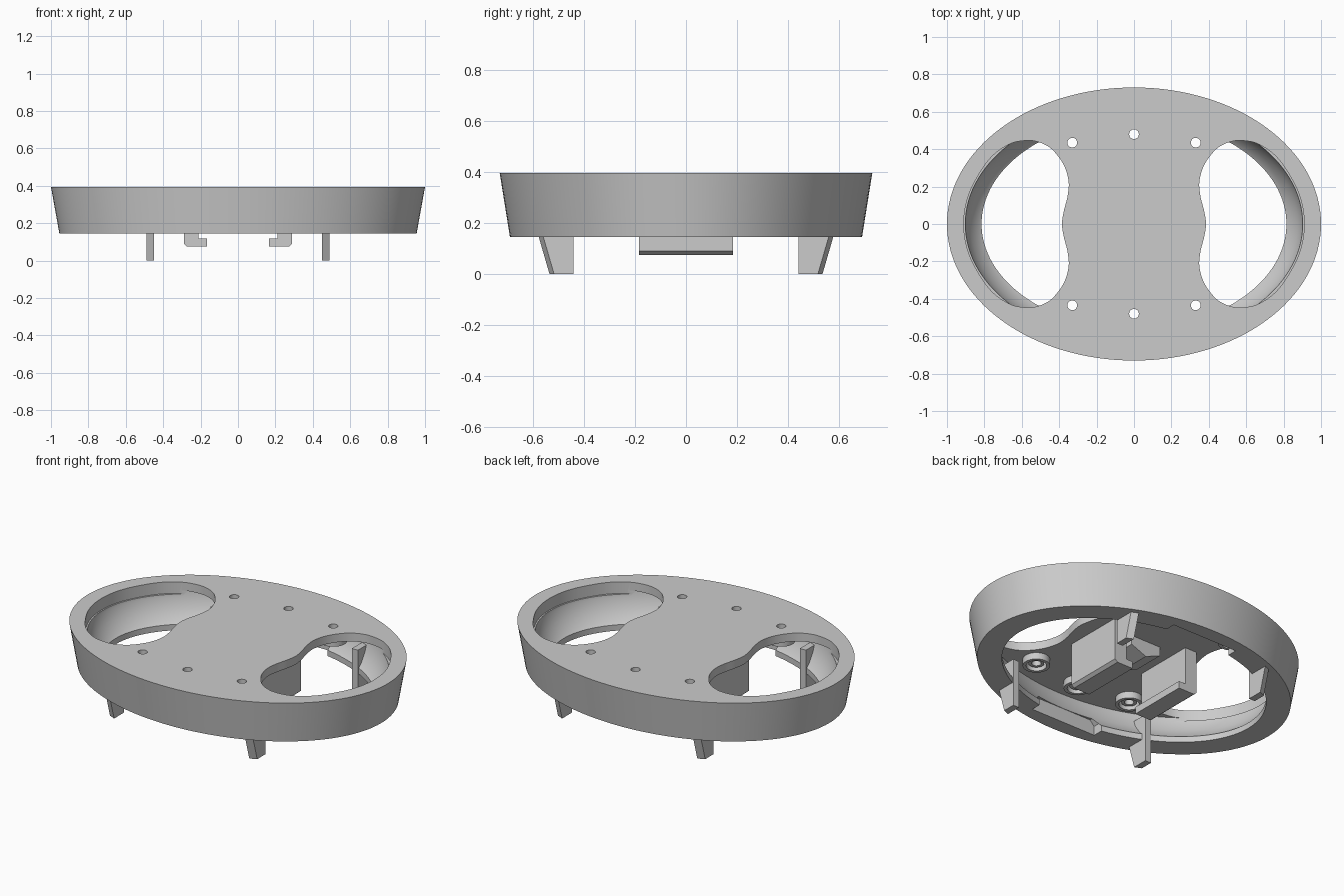
import bpy, bmesh, math
from mathutils import Vector
from mathutils.geometry import interpolate_bezier

cube = bpy.data.objects.get("Cube")
if cube:
    bpy.data.objects.remove(cube, do_unlink=True)

grey = bpy.data.materials.new("plain grey")
grey.use_nodes = True
grey.diffuse_color = (0.6, 0.6, 0.6, 1)
grey.node_tree.nodes["Principled BSDF"].inputs["Base Color"].default_value = grey.diffuse_color

SEG = 128
TOP, CEIL, RIM = 0.395, 0.345, 0.145


def finish(name, bm):
    bmesh.ops.recalc_face_normals(bm, faces=bm.faces)
    mesh = bpy.data.meshes.new(name)
    bm.to_mesh(mesh)
    bm.free()
    mesh.materials.append(grey)
    ob = bpy.data.objects.new(name, mesh)
    bpy.context.collection.objects.link(ob)
    return ob


def smooth(ob):
    bpy.ops.object.select_all(action='DESELECT')
    bpy.context.view_layer.objects.active = ob
    ob.select_set(True)
    bpy.ops.object.shade_smooth_by_angle(angle=math.radians(30))


def loft(name, rings, centre=(0, 0), seg=SEG, closed=False):
    """Stack of ellipses (rx, ry, z); closed joins last to first, else ends are capped."""
    bm = bmesh.new()
    loops = []
    for rx, ry, z in rings:
        loops.append([bm.verts.new((centre[0] + rx * math.cos(t), centre[1] + ry * math.sin(t), z))
                      for t in (2 * math.pi * i / seg for i in range(seg))])
    pairs = list(zip(loops, loops[1:]))
    if closed:
        pairs.append((loops[-1], loops[0]))
    else:
        bm.faces.new(loops[0])
        bm.faces.new(loops[-1])
    for a, b in pairs:
        for i in range(seg):
            j = (i + 1) % seg
            bm.faces.new((a[i], a[j], b[j], b[i]))
    return finish(name, bm)


def prism(name, points, low, high, place):
    """Extrude a 2D outline; place(u, v, w) gives the 3D position."""
    bm = bmesh.new()
    ends = [[bm.verts.new(place(u, v, w)) for u, v in points] for w in (low, high)]
    bm.faces.new(ends[0])
    bm.faces.new(ends[1])
    n = len(points)
    for i in range(n):
        j = (i + 1) % n
        bm.faces.new((ends[0][i], ends[0][j], ends[1][j], ends[1][i]))
    return finish(name, bm)


def spline(points, steps=6):
    """Closed smooth curve through the points."""
    p = [Vector(q) for q in points]
    n, out = len(p), []
    for i in range(n):
        a, b, c, d = p[i - 1], p[i], p[(i + 1) % n], p[(i + 2) % n]
        out += interpolate_bezier(b, b + (c - a) / 6, c - (d - b) / 6, c, steps + 1)[:-1]
    return [(v.x, v.y) for v in out]


# Oval shell: tapered outside, undercut cavity below a flat deck
body = loft("oval_housing", [
    (1.0, 0.73, TOP), (0.955, 0.69, RIM), (0.815, 0.56, RIM), (0.815, 0.56, 0.18),
    (0.835, 0.577, 0.195), (0.875, 0.61, 0.25), (0.9, 0.63, 0.31), (0.905, 0.635, CEIL)])

cutters = []

# Two large side openings
half = [(0.375, 0.07), (0.355, 0.15), (0.35, 0.23), (0.378, 0.32), (0.44, 0.4), (0.51, 0.438),
        (0.58, 0.446), (0.67, 0.425), (0.77, 0.35), (0.855, 0.22), (0.897, 0.11)]
opening = spline([(0.385, 0)] + half + [(0.91, 0)] + [(x, -y) for x, y in reversed(half)])
for s in (1, -1):
    cutters.append(prism("opening_cutter", opening, CEIL - 0.02, 0.5,
                         lambda u, v, w: (s * u, v, w)))

# Shallow recesses in the lip at front and back
recess = [(-0.22, 0.1), (-0.22, 0.2), (-0.19, 0.23), (0.19, 0.23), (0.22, 0.2), (0.22, 0.1)]
for s in (1, -1):
    cutters.append(prism("recess_cutter", recess, 0.5, 0.6, lambda u, v, w: (u, s * w, v)))

# Screw holes
holes = [(x, s * y) for s in (1, -1) for x, y in ((-0.33, 0.435), (0, 0.48), (0.33, 0.435))]
for h in holes:
    cutters.append(loft("screw_cutter", [(0.026, 0.026, 0.2), (0.026, 0.026, 0.5)], h, 24))

bpy.context.view_layer.objects.active = body
for c in cutters:
    m = body.modifiers.new("cut", 'BOOLEAN')
    m.operation, m.solver, m.object = 'DIFFERENCE', 'EXACT', c
    c.hide_render = True
    bpy.ops.object.modifier_apply(modifier=m.name)
for c in cutters:
    bpy.data.objects.remove(c, do_unlink=True)
smooth(body)

# Stepped bosses around the screw holes, under the deck
for h in holes:
    for name, outer, inner, z in (("screw_boss", 0.075, 0.056, 0.305),
                                  ("screw_collar", 0.043, 0.026, 0.32)):
        top = CEIL + 0.004
        ob = loft(name, [(outer, outer, top), (outer, outer, z),
                         (inner, inner, z), (inner, inner, top)], h, 32, True)
        smooth(ob)

# Hooked holder walls
hook = [(0.29, CEIL + 0.005), (0.29, 0.09), (0.272, 0.075), (0.165, 0.075),
        (0.165, 0.118), (0.21, 0.118), (0.21, CEIL + 0.005)]
for s, side in ((1, "left"), (-1, "right")):
    prism(side + "_holder_wall", hook, -0.185, 0.185, lambda u, v, w: (s * u, w, v))

# Ridged block between the holder walls
ridge = [(-0.1, CEIL + 0.005), (-0.1, 0.29), (0, 0.25), (0.1, 0.29), (0.1, CEIL + 0.005)]
prism("centre_block", ridge, -0.1, 0.1, lambda u, v, w: (u, w, v))

# Tapered feet, outer faces following the oval
foot = [(0.44, 0), (0.535, 0), (0.577, RIM), (0.577, 0.29), (0.44, 0.29)]
for sx, side in ((1, "left"), (-1, "right")):
    for sy, end in ((1, "back"), (-1, "front")):
        prism(f"{end}_{side}_foot", foot, 0.45, 0.49, lambda u, v, w: (
            sx * w, sy * (u - (0.018 if w > 0.47 and u > 0.45 else 0)), v))
